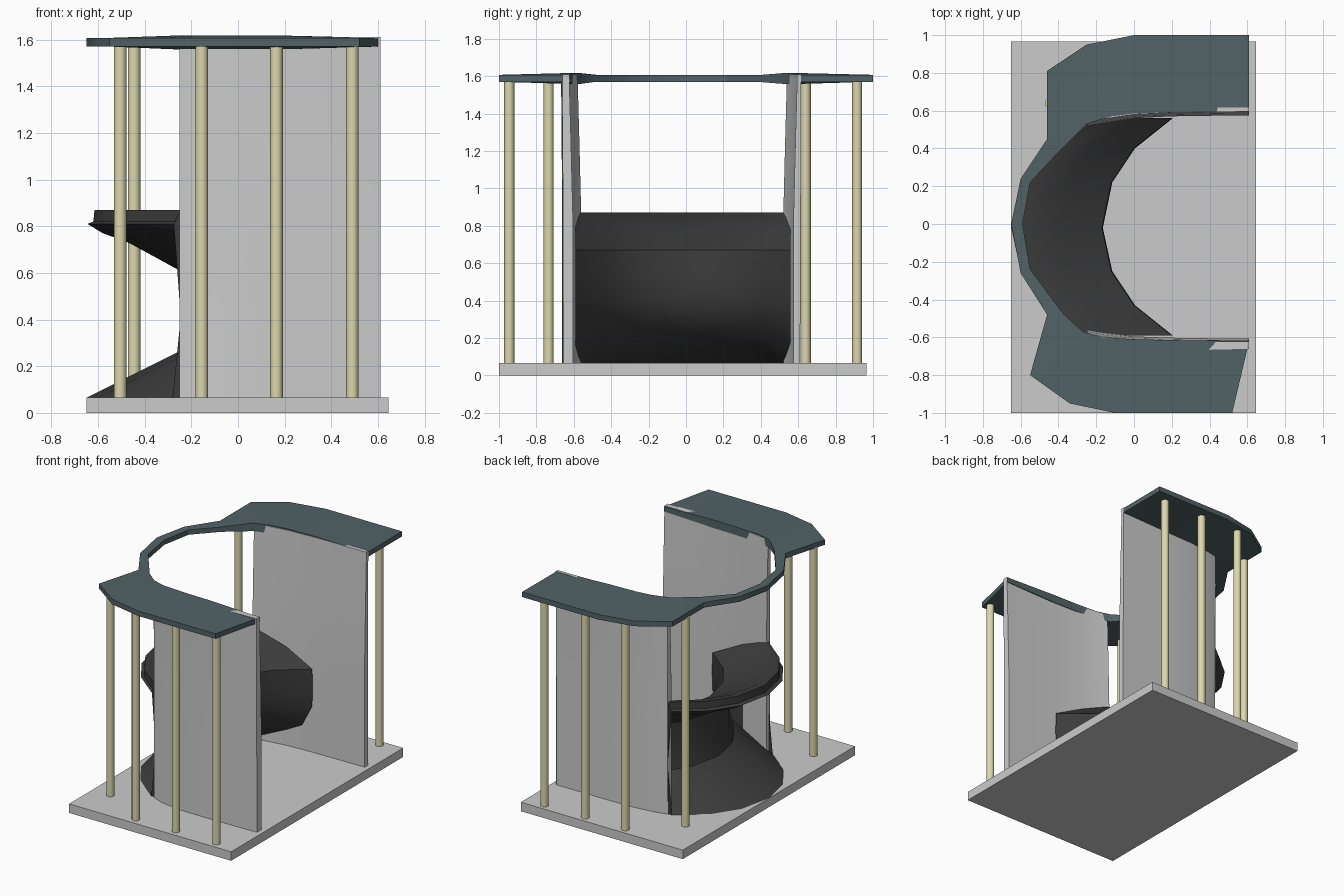
import bpy, bmesh, math

if "Cube" in bpy.data.objects:
    bpy.data.objects.remove(bpy.data.objects["Cube"])


def material(name, rgb):
    m = bpy.data.materials.new(name)
    m.diffuse_color = (*rgb, 1)
    m.use_nodes = True
    m.node_tree.nodes["Principled BSDF"].inputs["Base Color"].default_value = m.diffuse_color
    return m


TEAL = material("dark_teal", (0.085, 0.125, 0.135))
CREAM = material("cream", (0.72, 0.68, 0.42))
BLACK = material("charcoal", (0.045, 0.045, 0.045))


def loft(name, rings, mat=None, smooth=40):
    """Skin a row of equal closed cross-sections and cap both ends."""
    bm = bmesh.new()
    rows = [[bm.verts.new(p) for p in r] for r in rings]
    n = len(rows[0])
    for a, b in zip(rows, rows[1:]):
        for i in range(n):
            j = (i + 1) % n
            bm.faces.new((a[i], a[j], b[j], b[i]))
    bm.faces.new(rows[0])
    bm.faces.new(rows[-1])
    bmesh.ops.triangulate(bm, faces=[f for f in bm.faces if len(f.verts) > 4])
    bmesh.ops.recalc_face_normals(bm, faces=bm.faces)
    me = bpy.data.meshes.new(name)
    bm.to_mesh(me)
    bm.free()
    ob = bpy.data.objects.new(name, me)
    bpy.context.collection.objects.link(ob)
    if mat:
        me.materials.append(mat)
    bpy.ops.object.select_all(action='DESELECT')
    ob.select_set(True)
    bpy.context.view_layer.objects.active = ob
    if smooth:
        bpy.ops.object.shade_smooth_by_angle(angle=math.radians(smooth))
    return ob


# Base plate
loft("base_plate", [[(x, -1, z) for x, z in ((-.65, 0), (.645, 0), (.645, .065), (-.65, .065))],
                    [(x, .965, z) for x, z in ((-.65, 0), (.645, 0), (.645, .065), (-.65, .065))]],
     smooth=0)

# Columns: three along each long side and one at each back corner
columns = [(x, y) for y in (-.945, .915) for x in (-.155, .165, .49)]
columns += [(-.505, -.735), (-.445, .64)]
for x, y in columns:
    loft("column", [[(x + .027 * math.cos(k * math.tau / 12), y + .027 * math.sin(k * math.tau / 12), z)
                     for k in range(12)] for z in (.06, 1.575)], CREAM)

# Side walls: slightly curved in plan, leaning outward above the counter
front_plan = [(-.25, -.56, -.60), (-.17, -.575, -.635), (0, -.595, -.66),
              (.2, -.602, -.662), (.4, -.605, -.66), (.61, -.605, -.655)]
back_plan = [(-.25, .52, .565), (-.17, .535, .585), (0, .56, .605),
             (.2, .57, .61), (.4, .573, .61), (.61, .575, .61)]
for name, plan, s in (("front_wall", front_plan, -1), ("back_wall", back_plan, 1)):
    rings = []
    for x, yi, yo in plan:
        heights = (.06, .45, .85, 1.25, 1.61)
        lean = (0, 0, 0, .01, .02)
        inner = [(x, yi + s * d, z) for z, d in zip(heights, lean)]
        outer = [(x, yo + s * d * .3, z) for z, d in zip(heights, lean)]
        rings.append(inner + outer[::-1])
    loft(name, rings)

# Curved counter: waisted profile carried along an arc between the walls
profile = [(-.57, .87), (-.40, .79), (-.17, .67), (-.165, .54), (-.17, .40), (-.25, .245), (-.59, .065),
           (-.65, .065), (-.25, .265), (-.215, .40), (-.215, .59), (-.25, .61), (-.47, .73),
           (-.58, .77), (-.645, .81), (-.62, .82), (-.615, .87)]
arc = [(-.59, .37), (-.43, .17), (-.25, .05), (-.02, 0), (.22, .05), (.40, .17), (.56, .37)]
loft("curved_counter", [[(x + dx, y, z) for x, z in profile] for y, dx in arc], BLACK, 35)

# Roof: wide canopies over both sides joined by a narrow curved beam
# (outer x, outer y, inner x, inner y)
stations = [(.52, -1, .61, -.62), (.2, -1, .2, -.615), (-.1, -1, 0, -.61), (-.34, -.95, -.17, -.60),
            (-.55, -.80, -.27, -.57), (-.46, -.48, -.37, -.48), (-.60, -.26, -.55, -.24),
            (-.65, 0, -.59, 0), (-.60, .24, -.55, .22), (-.46, .45, -.40, .38),
            (-.46, .81, -.25, .53), (-.25, .95, -.12, .57), (0, 1, 0, .585),
            (.2, 1, .2, .592), (.61, 1, .61, .60)]
rings = []
for ox, oy, ix, iy in stations:
    wide = math.hypot(ox - ix, oy - iy) > .15
    edge = .012 if wide and ix < .4 else 0
    rings.append([(ox, oy, 1.57), (ix, iy, 1.57 - edge), (ix, iy, 1.605 + edge), (ox, oy, 1.607)])
loft("roof_canopy", rings, TEAL, 30)
